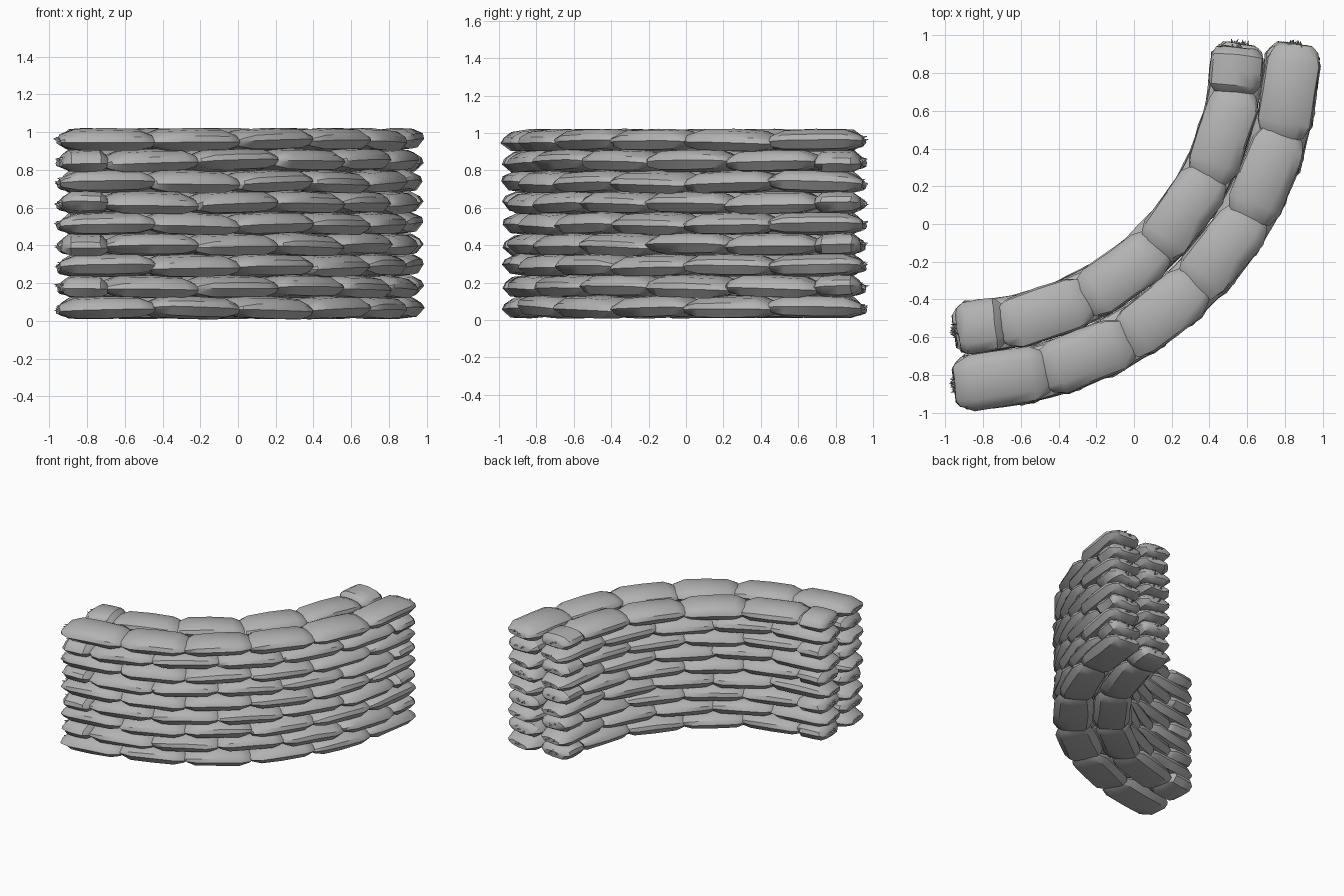
import bpy, bmesh, math, random
from mathutils import Matrix, Vector

if "Cube" in bpy.data.objects:
    bpy.data.objects.remove(bpy.data.objects["Cube"])

random.seed(7)
CX, CY = -0.93, 0.93          # centre of the curved wall
PITCH, LAYERS = 0.1115, 9

canvas = bpy.data.materials.new("grey canvas")
canvas.diffuse_color = (0.45, 0.45, 0.45, 1)
canvas.use_nodes = True
canvas.node_tree.nodes["Principled BSDF"].inputs["Base Color"].default_value = canvas.diffuse_color

# cross-section of a filled bag: (width, height) fractions
SECTION = [(-0.30, 0.46), (0, 0.52), (0.30, 0.46), (0.46, 0.22), (0.5, -0.04),
           (0.36, -0.44), (0, -0.5), (-0.36, -0.44), (-0.5, -0.04), (-0.46, 0.22)]
# stations along the bag: (length, width, height) fractions
STATIONS = [(-0.5, 0.62, 0.34), (-0.46, 0.80, 0.58), (-0.32, 1, 0.98), (0, 1.0, 1.05),
            (0.32, 1, 0.98), (0.46, 0.80, 0.58), (0.5, 0.62, 0.34)]


def add_bag(bm, length, width, height, mat):
    """One pillow-shaped sandbag with crumpled ties at both ends."""
    rings = []
    for s, w, h in STATIONS:
        ring = []
        for a, b in SECTION:
            j = random.uniform(-0.006, 0.006)
            p = Vector((s * length + j, a * w * width + j, b * h * height - (1 - h) * 0.012))
            ring.append(bm.verts.new(mat @ p))
        rings.append(ring)
    n = len(SECTION)
    for r0, r1 in zip(rings, rings[1:]):
        for i in range(n):
            bm.faces.new((r0[i], r1[i], r1[(i + 1) % n], r0[(i + 1) % n]))
    bm.faces.new(rings[0])
    bm.faces.new(rings[-1][::-1])
    # gathered cloth tie: small spikes
    for side in (-1, 1):
        for k in range(3):
            y = (k - 1) * 0.025 + random.uniform(-0.01, 0.01)
            z = random.uniform(-0.015, 0.01)
            x = side * (length / 2 - 0.01)
            tip = bm.verts.new(mat @ Vector((x + side * random.uniform(0.02, 0.04),
                                             y + random.uniform(-0.02, 0.02), z + 0.008)))
            base = [bm.verts.new(mat @ Vector((x, y + dy, z + dz)))
                    for dy, dz in ((-0.012, -0.006), (0.012, -0.006), (0, 0.012))]
            for i in range(3):
                bm.faces.new((base[i], base[(i + 1) % 3], tip))


def add_course(name, radius, width, z, spans):
    """One layer of bags laid along the arc; spans are angles in degrees."""
    bm = bmesh.new()
    ang = 0.0
    for span in spans:
        mid = math.radians(ang + span / 2)
        ang += span
        half = span < 12
        length = math.radians(span) * radius + (0.015 if half else 0.045)
        pos = Vector((CX + radius * math.sin(mid), CY - radius * math.cos(mid), z))
        mat = (Matrix.Translation(pos)
               @ Matrix.Rotation(mid + random.uniform(-0.035, 0.035), 4, 'Z')
               @ Matrix.Rotation(random.uniform(-0.035, 0.035), 4, 'Y')
               @ Matrix.Rotation(random.uniform(-0.09, 0.09), 4, 'X'))
        add_bag(bm, length, width, 0.113, mat)
    bmesh.ops.recalc_face_normals(bm, faces=bm.faces)
    for v in bm.verts:
        v.co.z = max(v.co.z, 0.0)
    me = bpy.data.meshes.new(name)
    bm.to_mesh(me)
    bm.free()
    me.materials.append(canvas)
    ob = bpy.data.objects.new(name, me)
    bpy.context.collection.objects.link(ob)
    bpy.ops.object.select_all(action='DESELECT')
    ob.select_set(True)
    bpy.context.view_layer.objects.active = ob
    bpy.ops.object.shade_smooth_by_angle(angle=math.radians(35))


# outer and inner courses alternate whole bags with half bags at the ends
OUTER = ([15] * 6, [7.5] + [15] * 5 + [7.5])
INNER = ([9] + [18] * 4 + [9], [18] * 5)
for i in range(LAYERS):
    z = 0.068 + PITCH * i
    add_course(f"outer_sandbags_{i + 1}", 1.765, 0.29, z, OUTER[i % 2])
    add_course(f"inner_sandbags_{i + 1}", 1.475, 0.275, z, INNER[i % 2])
